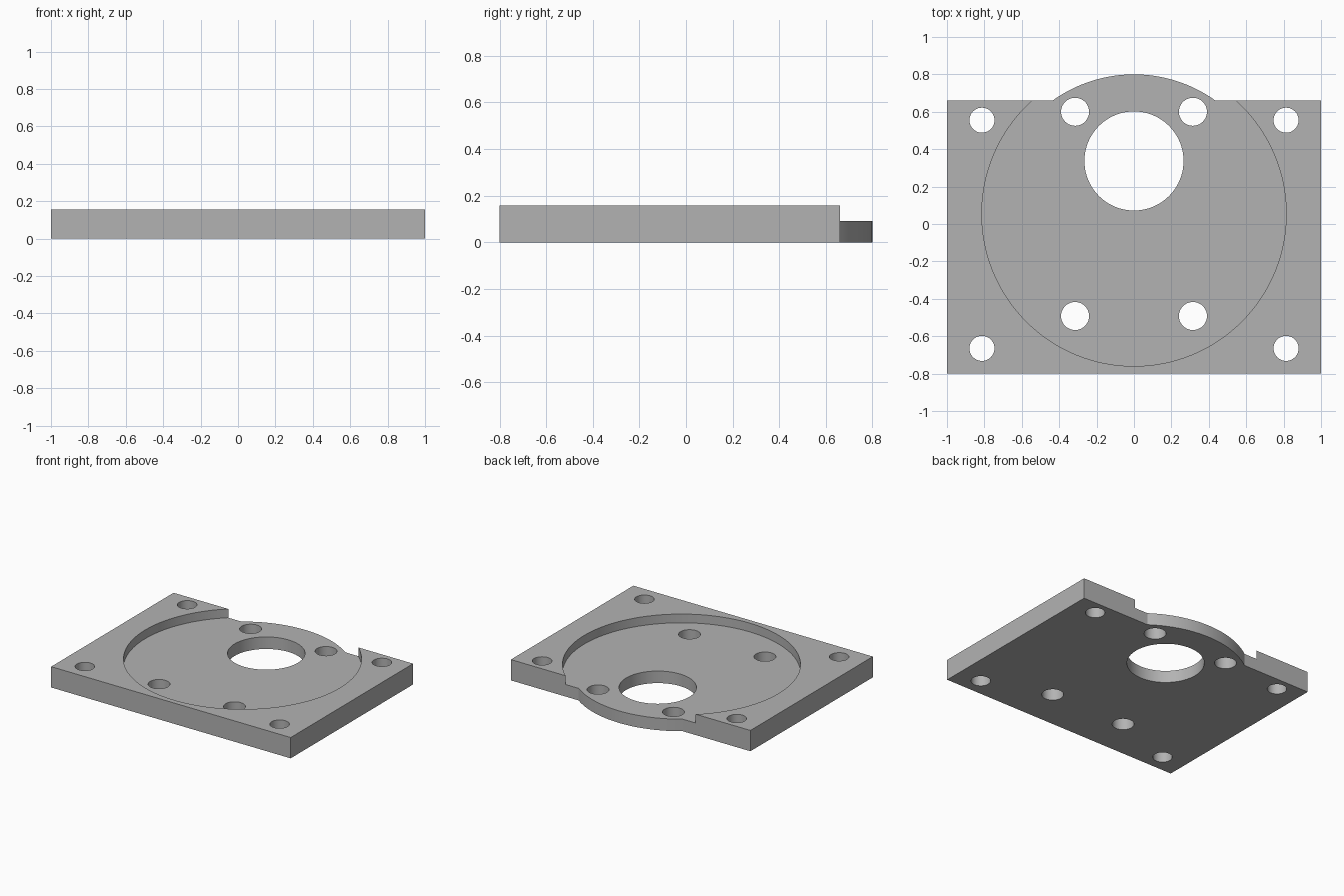
import bpy, bmesh
from math import asin, cos, sin, pi

cube = bpy.data.objects.get("Cube")
if cube:
    bpy.data.objects.remove(cube, do_unlink=True)

HEIGHT, FLOOR = 0.157, 0.091
FRONT, BACK = -0.80, 0.66
DISC_Y, TAB_R, POCKET_R = 0.054, 0.746, 0.814

grey = bpy.data.materials.new("plain grey")
grey.use_nodes = True
colour = (0.45, 0.45, 0.45, 1)
grey.diffuse_color = colour
grey.node_tree.nodes["Principled BSDF"].inputs["Base Color"].default_value = colour


def prism(name, outline, z0, z1):
    """Extrude a flat outline between two heights."""
    bm = bmesh.new()
    face = bm.faces.new([bm.verts.new((x, y, z0)) for x, y in outline])
    top = bmesh.ops.extrude_face_region(bm, geom=[face])["geom"]
    bmesh.ops.translate(bm, vec=(0, 0, z1 - z0),
                        verts=[v for v in top if isinstance(v, bmesh.types.BMVert)])
    bmesh.ops.recalc_face_normals(bm, faces=bm.faces)
    mesh = bpy.data.meshes.new(name)
    bm.to_mesh(mesh)
    bm.free()
    mesh.materials.append(grey)
    obj = bpy.data.objects.new(name, mesh)
    bpy.context.collection.objects.link(obj)
    return obj


def arc(x, y, r, start, end, steps):
    return [(x + r * cos(start + (end - start) * i / steps),
             y + r * sin(start + (end - start) * i / steps)) for i in range(steps + 1)]


def cutter(name, x, y, r, z0, steps):
    obj = prism(name, arc(x, y, r, 0, 2 * pi, steps)[:-1], z0, HEIGHT + 0.1)
    obj.hide_render = True
    return obj


# Plate outline with the rounded tab on the back edge
a = asin((BACK - DISC_Y) / TAB_R)
outline = [(-1, FRONT), (1, FRONT), (1, BACK)]
outline += arc(0, DISC_Y, TAB_R, a, pi - a, 32) + [(-1, BACK)]
plate = prism("mounting_plate", outline, 0, HEIGHT)

# Round pocket, bore and screw holes
cutters = [cutter("pocket_cutter", 0, DISC_Y, POCKET_R, FLOOR, 128),
           cutter("bore_cutter", 0, 0.337, 0.265, -0.1, 80)]
for x, y, r in [(0.813, 0.555, 0.067), (0.813, -0.665, 0.067),
                (0.315, 0.60, 0.075), (0.315, -0.492, 0.075)]:
    for side in (-1, 1):
        cutters.append(cutter("screw_hole_cutter", side * x, y, r, -0.1, 40))

bpy.ops.object.select_all(action="DESELECT")
plate.select_set(True)
bpy.context.view_layer.objects.active = plate
for obj in cutters:
    mod = plate.modifiers.new("cut", "BOOLEAN")
    mod.operation, mod.solver, mod.object = "DIFFERENCE", "EXACT", obj
    bpy.ops.object.modifier_apply(modifier=mod.name)
    bpy.data.objects.remove(obj, do_unlink=True)

bpy.ops.object.shade_smooth_by_angle(angle=pi / 6)
